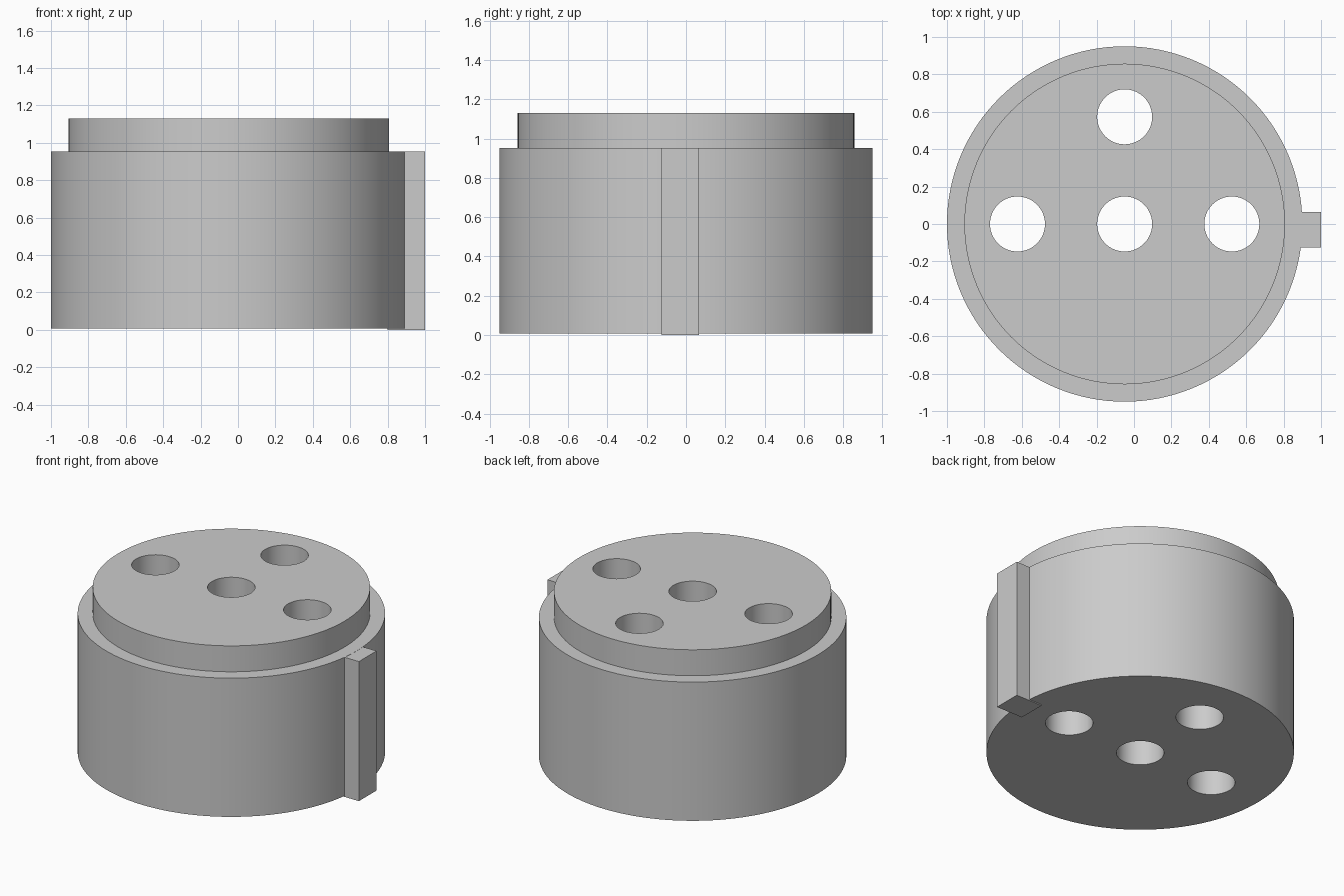
import bpy
import bmesh
import math

old = bpy.data.objects.get("Cube")
if old:
    bpy.data.objects.remove(old, do_unlink=True)

CX = -0.05
SEGMENTS = 128

grey = bpy.data.materials.new("plain grey")
grey.use_nodes = True
GREY = (0.6, 0.6, 0.6, 1)
grey.diffuse_color = GREY
grey.node_tree.nodes["Principled BSDF"].inputs["Base Color"].default_value = GREY


def make_object(name, bm):
    bmesh.ops.recalc_face_normals(bm, faces=bm.faces)
    mesh = bpy.data.meshes.new(name)
    bm.to_mesh(mesh)
    bm.free()
    mesh.materials.append(grey)
    obj = bpy.data.objects.new(name, mesh)
    bpy.context.collection.objects.link(obj)
    return obj


def turned(name, profile, x, y, segments):
    """Capped solid of revolution from (radius, height) points."""
    bm = bmesh.new()
    rings = []
    for r, z in profile:
        angles = [2 * math.pi * i / segments for i in range(segments)]
        rings.append([bm.verts.new((x + r * math.cos(a), y + r * math.sin(a), z)) for a in angles])
    for low, high in zip(rings, rings[1:]):
        for i in range(segments):
            j = (i + 1) % segments
            bm.faces.new((low[i], low[j], high[j], high[i]))
    bm.faces.new(rings[0][::-1])
    bm.faces.new(rings[-1])
    return make_object(name, bm)


# Stepped drum: wide body with a narrower raised top
drum = turned("stepped_drum", [(0.95, 0.007), (0.95, 0.953), (0.857, 0.953), (0.857, 1.13)],
              CX, 0, SEGMENTS)

# Four holes straight through: centre, both sides and back
for dx, dy in [(0, 0), (-0.573, 0), (0.573, 0), (0, 0.573)]:
    cutter = turned("hole_cutter", [(0.147, -0.2), (0.147, 1.4)], CX + dx, dy, 64)
    cutter.hide_render = True
    mod = drum.modifiers.new("hole", 'BOOLEAN')
    mod.operation = 'DIFFERENCE'
    mod.solver = 'EXACT'
    mod.object = cutter
    bpy.context.view_layer.objects.active = drum
    bpy.ops.object.modifier_apply(modifier=mod.name)
    bpy.data.objects.remove(cutter, do_unlink=True)

bpy.ops.object.select_all(action='DESELECT')
drum.select_set(True)
bpy.context.view_layer.objects.active = drum
bpy.ops.object.shade_smooth_by_angle(angle=math.radians(30))

# Upright locating key on the left side, sunk into the drum
bm = bmesh.new()
bmesh.ops.create_cube(bm, size=1)
for v in bm.verts:
    v.co.x = 0.9 + v.co.x * 0.2
    v.co.y = -0.03 + v.co.y * 0.19
    v.co.z = 0.476 + v.co.z * 0.952
make_object("side_key", bm)
